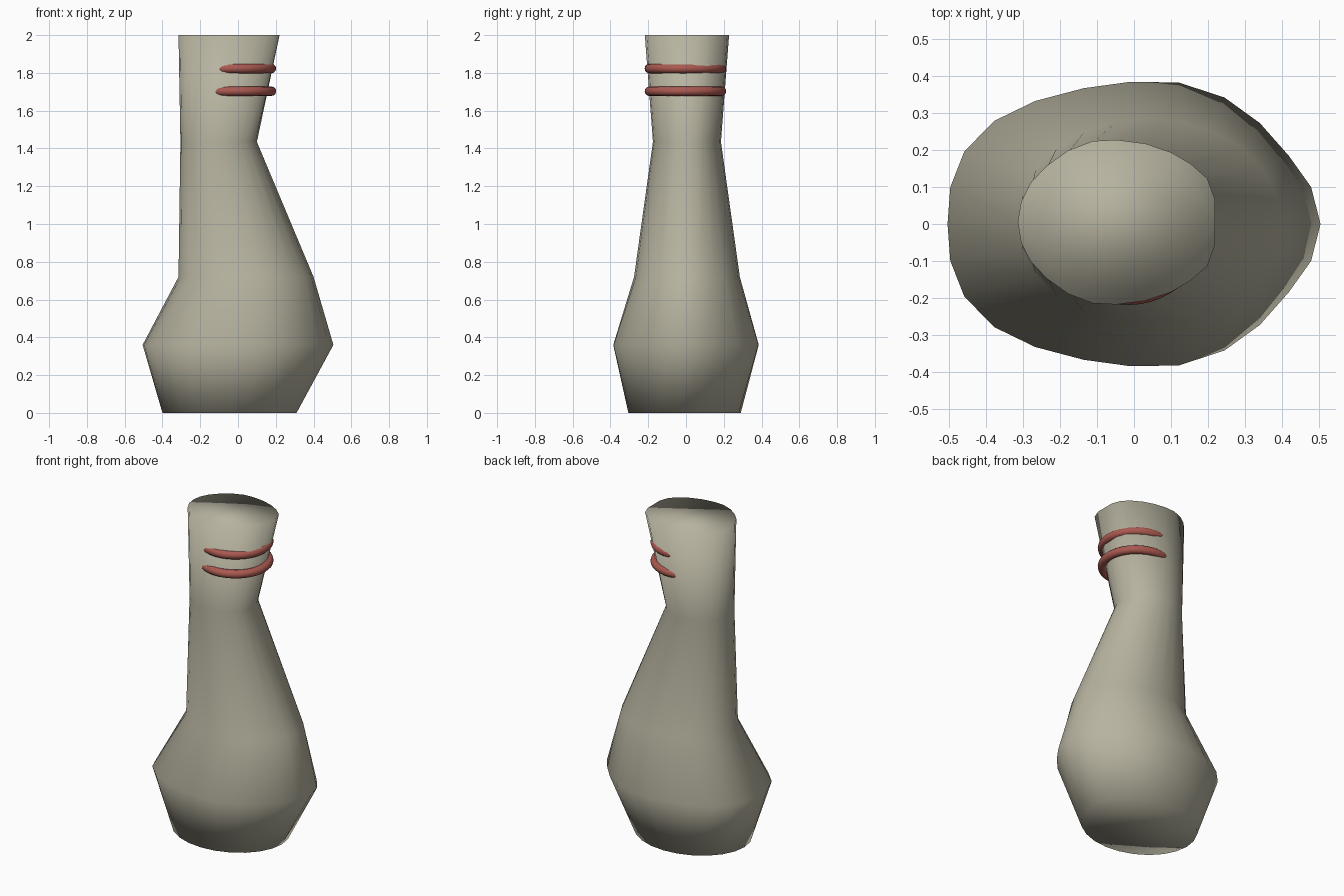
import bpy, bmesh, math

if "Cube" in bpy.data.objects:
    bpy.data.objects.remove(bpy.data.objects["Cube"])

SIDES = 24


def material(name, color):
    m = bpy.data.materials.new(name)
    m.diffuse_color = (*color, 1)
    m.use_nodes = True
    m.node_tree.nodes["Principled BSDF"].inputs["Base Color"].default_value = m.diffuse_color
    return m


clay = material("clay", (0.47, 0.45, 0.35))
red = material("red_band", (0.40, 0.10, 0.08))

# Half outlines, front to back symmetric: unit (x, y) from +x round to -x
ELLIPSE = [(math.cos(math.pi * i / 12), math.sin(math.pi * i / 12)) for i in range(13)]
BELLY = [(1, 0), (.95, .26), (.83, .48), (.675, .71), (.485, .89), (.24, .995), (-.02, 1),
         (-.27, .955), (-.53, .865), (-.75, .725), (-.91, .51), (-.985, .26), (-1, 0)]
MOUTH = [(1, 0), (1, .27), (.92, .53), (.75, .71), (.55, .85), (.29, .955), (0, 1),
         (-.24, .985), (-.49, .87), (-.71, .68), (-.87, .475), (-.965, .25), (-1, 0)]

# Body sections: z, x min, x max, y min, y max, outline
SECTIONS = [
    (0.00, -.40, .31, -.305, .29, ELLIPSE),
    (0.36, -.505, .505, -.385, .385, BELLY),
    (0.72, -.315, .40, -.275, .285, ELLIPSE),
    (1.435, -.305, .10, -.175, .185, ELLIPSE),
    (2.00, -.315, .22, -.218, .228, MOUTH),
]


def outline(half):
    return half + [(x, -y) for x, y in half[-2:0:-1]]


# Lofted, capped body leaning towards the neck
bm = bmesh.new()
loops = []
for z, x0, x1, y0, y1, half in SECTIONS:
    loops.append([bm.verts.new(((x0 + x1) / 2 + u * (x1 - x0) / 2,
                                (y0 + y1) / 2 + v * (y1 - y0) / 2, z))
                  for u, v in outline(half)])
for a, b in zip(loops, loops[1:]):
    for i in range(SIDES):
        j = (i + 1) % SIDES
        bm.faces.new((a[i], a[j], b[j], b[i]))
bm.faces.new(loops[0][::-1])
bm.faces.new(loops[-1])
for f in bm.faces:
    f.smooth = True
mesh = bpy.data.meshes.new("bottle_body")
bm.to_mesh(mesh)
bm.free()
body = bpy.data.objects.new("bottle_body", mesh)
bpy.context.collection.objects.link(body)
mesh.materials.append(clay)

# Neck bands, partly sunk into the neck
for name, z in (("lower_neck_band", 1.703), ("upper_neck_band", 1.823)):
    bpy.ops.mesh.primitive_torus_add(location=(-.014, -.003, z), major_radius=.191,
                                     minor_radius=.025, major_segments=48, minor_segments=12)
    band = bpy.context.object
    band.name = name
    band.data.materials.append(red)
    bpy.ops.object.shade_smooth()
